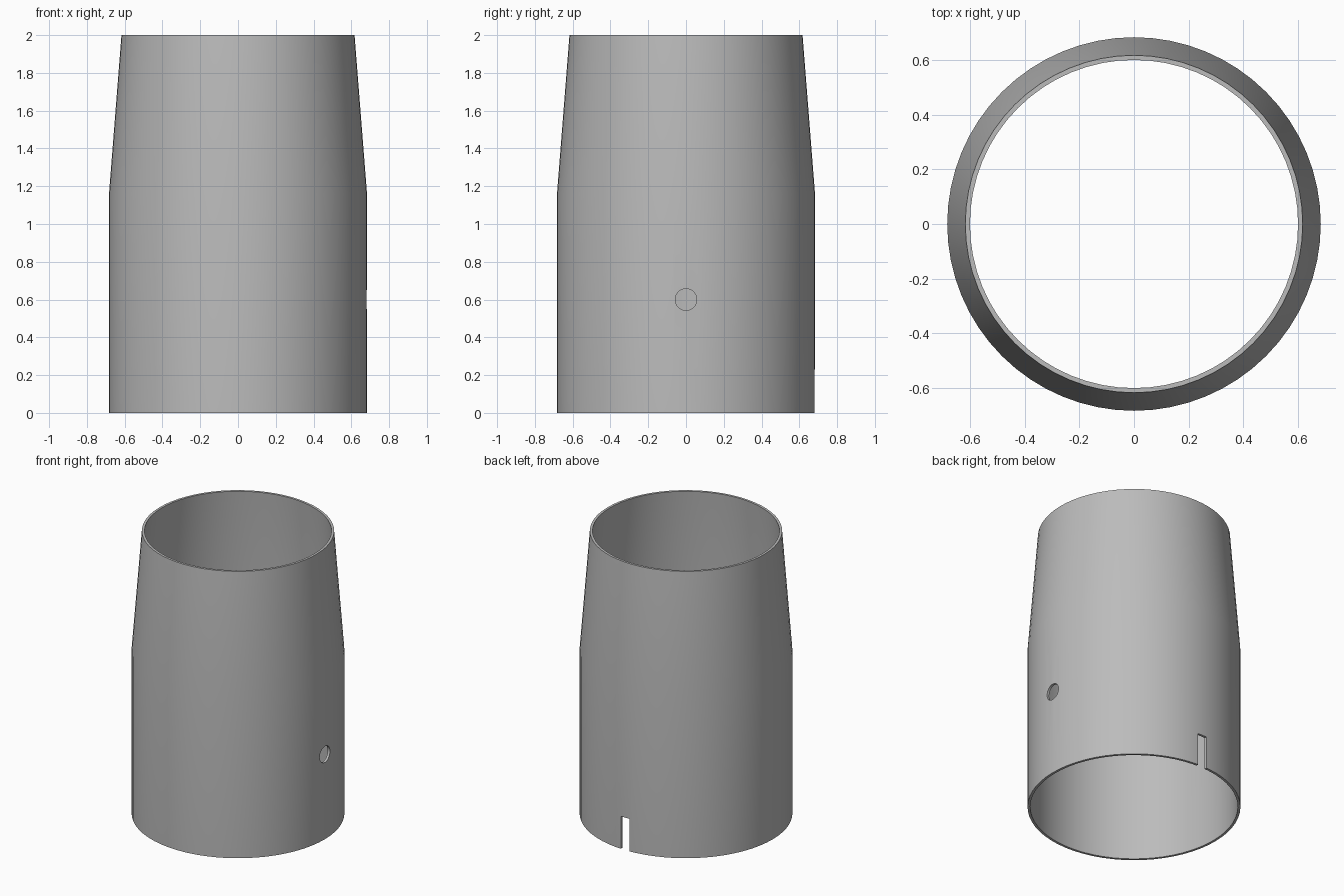
import bpy, bmesh, math
from mathutils import Matrix

default = bpy.data.objects.get("Cube")
if default:
    bpy.data.objects.remove(default, do_unlink=True)

SEGMENTS = 64
WALL = 0.017
BASE_R, TOP_R = 0.683, 0.617
TAPER_Z, HEIGHT = 1.16, 2.0

grey = bpy.data.materials.new("plain grey")
grey.use_nodes = True
colour = (0.5, 0.5, 0.5, 1)
grey.diffuse_color = colour
grey.node_tree.nodes["Principled BSDF"].inputs["Base Color"].default_value = colour


def make_object(name, bm):
    bmesh.ops.recalc_face_normals(bm, faces=bm.faces)
    mesh = bpy.data.meshes.new(name)
    bm.to_mesh(mesh)
    bm.free()
    mesh.materials.append(grey)
    obj = bpy.data.objects.new(name, mesh)
    bpy.context.collection.objects.link(obj)
    return obj


# Tapered tube: closed wall profile swept around the axis
profile = [(BASE_R, 0), (BASE_R, TAPER_Z), (TOP_R, HEIGHT),
           (TOP_R - WALL, HEIGHT), (BASE_R - WALL, TAPER_Z), (BASE_R - WALL, 0)]
bm = bmesh.new()
rings = []
for i in range(SEGMENTS):
    a = math.tau * i / SEGMENTS
    rings.append([bm.verts.new((r * math.cos(a), r * math.sin(a), z)) for r, z in profile])
for i, ring in enumerate(rings):
    following = rings[(i + 1) % SEGMENTS]
    for j in range(len(profile)):
        k = (j + 1) % len(profile)
        bm.faces.new((ring[j], following[j], following[k], ring[k]))
tube = make_object("tapered_sleeve", bm)

# Round side hole cutter
bm = bmesh.new()
bmesh.ops.create_cone(bm, cap_ends=True, segments=32, radius1=0.057, radius2=0.057, depth=0.3,
                      matrix=Matrix.Translation((BASE_R, 0, 0.6)) @ Matrix.Rotation(math.pi / 2, 4, "Y"))
hole_cutter = make_object("hole_cutter", bm)

# Notch cutter at the back of the lower rim
bm = bmesh.new()
bmesh.ops.create_cube(bm, size=1, matrix=Matrix.Translation((0, BASE_R, 0.08))
                      @ Matrix.Diagonal((0.068, 0.3, 0.3, 1)))
notch_cutter = make_object("notch_cutter", bm)

# Cut both openings, then discard the cutters
bpy.ops.object.select_all(action="DESELECT")
tube.select_set(True)
bpy.context.view_layer.objects.active = tube
for cutter in (hole_cutter, notch_cutter):
    cutter.hide_render = True
    mod = tube.modifiers.new("cut", "BOOLEAN")
    mod.operation = "DIFFERENCE"
    mod.solver = "EXACT"
    mod.object = cutter
    bpy.ops.object.modifier_apply(modifier=mod.name)
    bpy.data.objects.remove(cutter, do_unlink=True)

bpy.ops.object.shade_smooth_by_angle(angle=math.radians(30))
